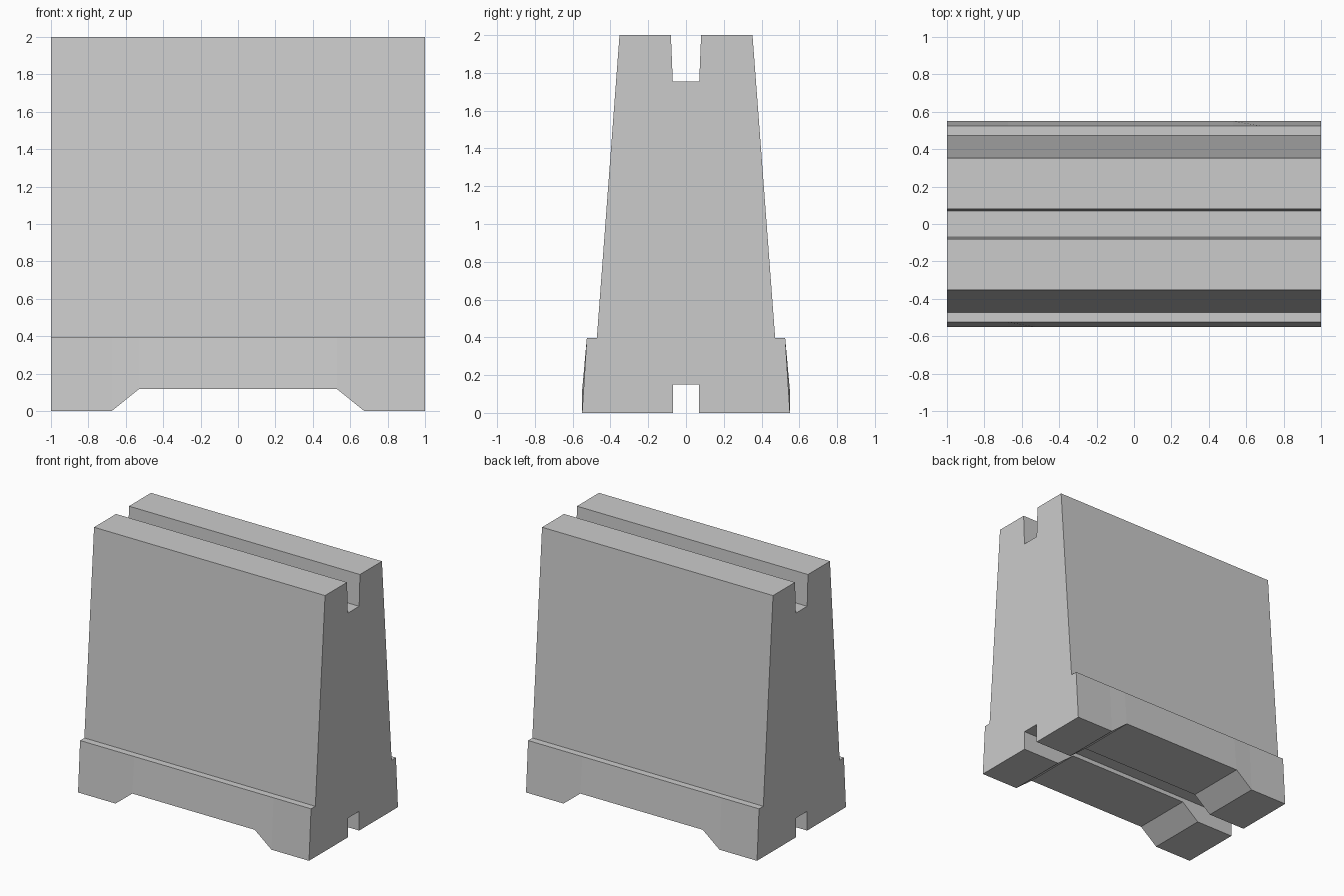
import bpy
import bmesh
import math

cube = bpy.data.objects.get("Cube")
if cube:
    bpy.data.objects.remove(cube, do_unlink=True)

concrete = bpy.data.materials.new("concrete_grey")
concrete.use_nodes = True
colour = (0.6, 0.6, 0.6, 1)
concrete.diffuse_color = colour
concrete.node_tree.nodes["Principled BSDF"].inputs["Base Color"].default_value = colour


def section(foot):
    """Closed outline in y and z, with its underside at height foot."""
    half = [(0.07, 0.15), (0.07, foot), (0.55, foot), (0.525, 0.397),
            (0.472, 0.397), (0.352, 2.0), (0.08, 2.0), (0.07, 1.755)]
    return half + [(-y, z) for y, z in reversed(half)]


# Barrier body: sections lofted along x, raised in the middle for the fork opening
half_stations = [(1.0, 0.0), (0.675, 0.0), (0.53, 0.117)]
stations = [(-x, foot) for x, foot in half_stations] + half_stations[::-1]

bm = bmesh.new()
rings = [[bm.verts.new((x, y, z)) for y, z in section(foot)] for x, foot in stations]
for a, b in zip(rings, rings[1:]):
    for i in range(len(a)):
        j = (i + 1) % len(a)
        bm.faces.new((a[i], a[j], b[j], b[i]))
bm.faces.new(rings[0])
bm.faces.new(rings[-1][::-1])

# Merge coplanar strips into single flat faces
bmesh.ops.dissolve_limit(bm, angle_limit=math.radians(0.1),
                         verts=bm.verts[:], edges=bm.edges[:])
bmesh.ops.recalc_face_normals(bm, faces=bm.faces[:])

mesh = bpy.data.meshes.new("barrier_block")
bm.to_mesh(mesh)
bm.free()
mesh.materials.append(concrete)
barrier = bpy.data.objects.new("barrier_block", mesh)
bpy.context.collection.objects.link(barrier)
